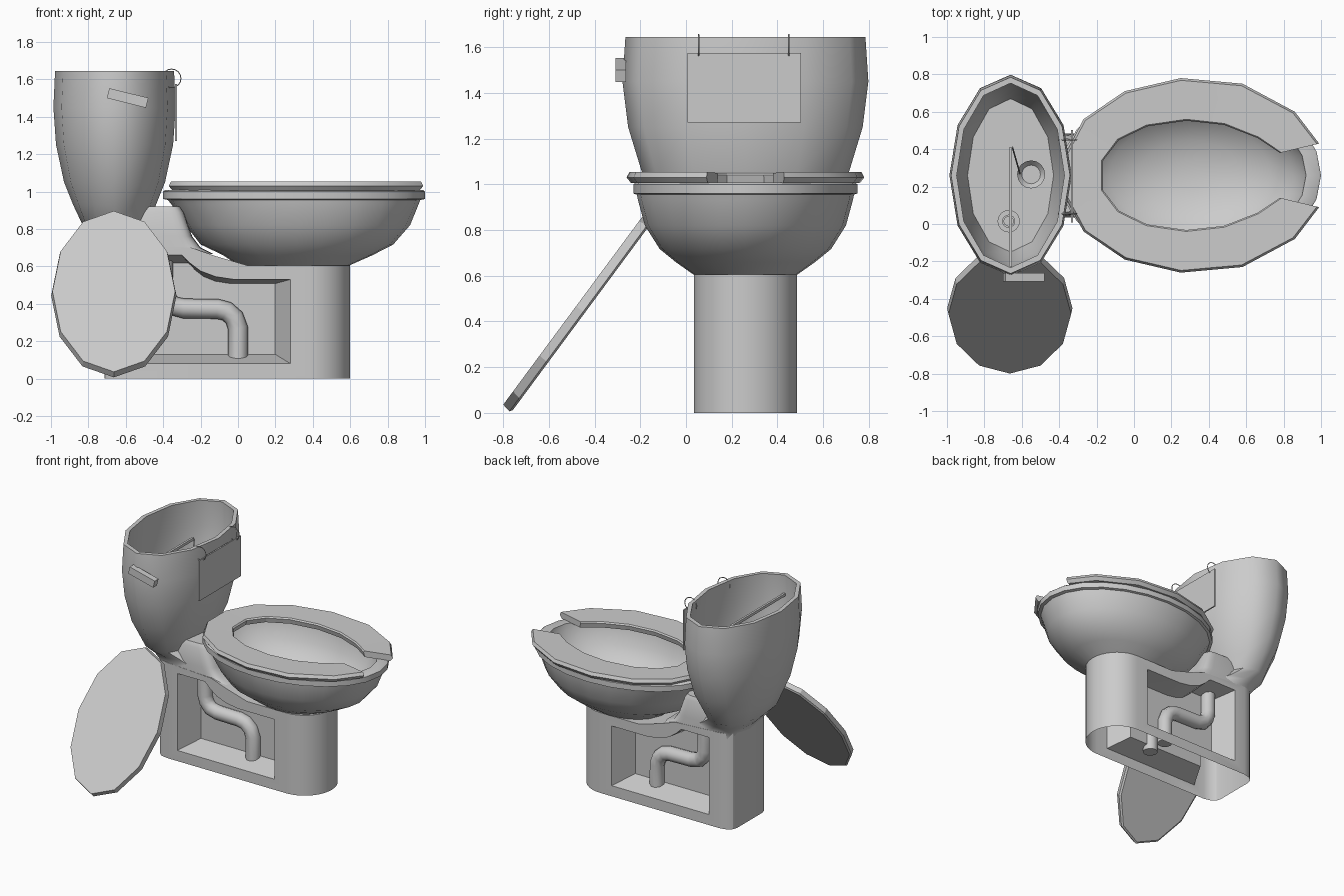
import bpy, bmesh, math
from mathutils import Vector

if "Cube" in bpy.data.objects:
    bpy.data.objects.remove(bpy.data.objects["Cube"])

CY = 0.26  # centre plane of the toilet


def finish(name, bm, smooth=None):
    bmesh.ops.recalc_face_normals(bm, faces=bm.faces)
    me = bpy.data.meshes.new(name)
    bm.to_mesh(me)
    bm.free()
    ob = bpy.data.objects.new(name, me)
    bpy.context.collection.objects.link(ob)
    if smooth:
        shade(ob, smooth)
    return ob


def shade(ob, angle):
    bpy.ops.object.select_all(action='DESELECT')
    bpy.context.view_layer.objects.active = ob
    ob.select_set(True)
    bpy.ops.object.shade_smooth_by_angle(angle=math.radians(angle))


def ring(z, cx, hx, hy, n, power=2):
    pts = []
    for i in range(n):
        a = 2 * math.pi * i / n
        c, s = math.cos(a), math.sin(a)
        e = 2 / power
        pts.append((cx + hx * math.copysign(abs(c) ** e, c),
                    CY + hy * math.copysign(abs(s) ** e, s), z))
    return pts


def loft(name, rings, smooth=None):
    bm = bmesh.new()
    rows = [[bm.verts.new(p) for p in r] for r in rings]
    n = len(rows[0])
    for a, b in zip(rows, rows[1:]):
        for i in range(n):
            j = (i + 1) % n
            bm.faces.new((a[i], a[j], b[j], b[i]))
    bm.faces.new(rows[0])
    bm.faces.new(rows[-1])
    return finish(name, bm, smooth)


def box(name, loc, size, rot=(0, 0, 0)):
    bm = bmesh.new()
    bmesh.ops.create_cube(bm, size=1)
    ob = finish(name, bm)
    ob.location, ob.scale, ob.rotation_euler = loc, size, rot
    return ob


def tube(name, pts, radius, res=3, cyclic=False):
    cu = bpy.data.curves.new(name, 'CURVE')
    cu.dimensions = '3D'
    cu.bevel_depth, cu.bevel_resolution, cu.use_fill_caps = radius, res, True
    sp = cu.splines.new('POLY')
    sp.points.add(len(pts) - 1)
    for p, co in zip(sp.points, pts):
        p.co = (*co, 1)
    sp.use_cyclic_u = cyclic
    ob = bpy.data.objects.new(name, cu)
    bpy.context.collection.objects.link(ob)
    bpy.ops.object.select_all(action='DESELECT')
    bpy.context.view_layer.objects.active = ob
    ob.select_set(True)
    bpy.ops.object.convert(target='MESH')
    shade(bpy.context.object, 40)


# Pedestal: cross-sections along x, rounded front and back
stations = [(-.715, .15, .72), (-.705, .185, .72), (-.675, .212, .72), (-.62, .225, .72),
            (-.25, .225, .70), (-.12, .225, .655), (.05, .225, .605)]
stations += [(.375 + .225 * math.sin(a), max(.225 * math.cos(a), .008), .605)
             for a in [math.radians(d) for d in range(0, 91, 10)]]
base = loft("pedestal", [[(x, CY - h, 0), (x, CY + h, 0), (x, CY + h, t), (x, CY - h, t)]
                         for x, h, t in stations])

# Tapered side recesses cut into both sides of the pedestal
outline = [(.28, .08), (.28, .53), (-.02, .53), (-.12, .545), (-.2, .575), (-.26, .62),
           (-.3, .66), (-.53, .66), (-.53, .08)]
inner = [(-.125 + (x + .125) * .8, .13 + (z - .08) * .84) for x, z in outline]
for s in (-1, 1):
    cutter = loft("recess_cutter", [[(x, CY + s * .4, z) for x, z in outline],
                                    [(x, CY + s * .225, z) for x, z in outline],
                                    [(x, CY + s * .06, z) for x, z in inner]])
    mod = base.modifiers.new("recess", 'BOOLEAN')
    mod.operation, mod.solver, mod.object = 'DIFFERENCE', 'EXACT', cutter
    bpy.context.view_layer.objects.active = base
    bpy.ops.object.modifier_apply(modifier=mod.name)
    bpy.data.objects.remove(cutter)

# Underside of the pedestal is open
bm = bmesh.new()
bm.from_mesh(base.data)
low = [f for f in bm.faces if f.normal.z < -.9 and f.calc_center_median().z < .002]
bmesh.ops.delete(bm, geom=low, context='FACES')
bm.to_mesh(base.data)
bm.free()
shade(base, 30)

# Trap pipe showing in each recess
path = [(-.4, .66), (-.4, .48), (-.385, .43), (-.35, .39), (-.29, .375), (-.11, .372),
        (-.06, .36), (-.02, .325), (0, .27), (0, .09)]
for s, side in ((-1, "front"), (1, "back")):
    tube("trap_pipe_" + side, [(x, CY + s * .08, z) for x, z in path], .053)

# Bridge between bowl and tank, flush with the pedestal sides
loft("bridge", [ring(z, (a + b) / 2, (b - a) / 2, hy, 32, 7) for z, a, b, hy in
                [(.665, -.69, -.13, .224), (.70, -.69, -.20, .224), (.76, -.69, -.245, .222),
                 (.89, -.66, -.29, .215), (.92, -.65, -.31, .20)]], 40)

# Bowl: outside, rim and inside in one loft
bowl = [(.595, .3, .28, .21), (.607, .3, .3, .23), (.66, .32, .40, .305),
        (.717, .315, .515, .375), (.82, .32, .60, .44), (.93, .305, .66, .47),
        (.955, .3, .675, .475), (.96, .3, .70, .49), (1.0, .3, .70, .49),
        (1.008, .3, .69, .48), (1.008, .3, .62, .41), (.96, .3, .61, .40), (.85, .3, .55, .375),
        (.75, .3, .43, .30), (.69, .3, .27, .19), (.66, .3, .12, .08)]
loft("bowl", [ring(z, c, hx, hy, 24) for z, c, hx, hy in bowl], 40)

# Horseshoe seat with a gap at the front
outer = [(.99, .17), (.86, .34), (.58, .49), (.25, .52), (-.05, .45), (-.27, .30), (-.37, .11)]
hole = [(.78, .12), (.66, .20), (.48, .27), (.28, .292), (.07, .262), (-.08, .19), (-.165, .08)]
outer += [(x, -y) for x, y in reversed(outer)]
hole += [(x, -y) for x, y in reversed(hole)]
sections = []
for (ox, oy), (ix, iy) in zip(outer, hole):
    o, i = Vector((ox, oy)), Vector((ix, iy))
    d = (o - i).normalized()
    prof = [(i + d * .01, 1.005), (o - d * .02, 1.005), (o, 1.03), (o - d * .012, 1.053),
            (i + d * .008, 1.05), (i, 1.04)]
    sections.append([(p.x, CY + p.y, z) for p, z in prof])
loft("seat", sections, 25)

# Tank: outside wall, rim, inside wall and floor
tank = [(.68, -.53, .182, .223, 6), (.72, -.545, .18, .226, 5), (.77, -.60, .175, .255, 3),
        (.83, -.66, .175, .32, 2.3),
        (.93, -.66, .222, .385, 2), (1.05, -.66, .27, .452, 2), (1.25, -.66, .313, .513, 2),
        (1.45, -.66, .327, .538, 2), (1.645, -.66, .318, .525, 2), (1.645, -.66, .288, .493, 2),
        (1.45, -.66, .293, .503, 2), (1.25, -.66, .276, .476, 2), (1.02, -.66, .23, .41, 2)]
loft("tank", [ring(z, c, hx, hy, 12, p) for z, c, hx, hy, p in tank], 55)

# Tank lid leaning on the side of the tank
lid = loft("tank_lid", [[(x, y - CY, z) for x, y, z in ring(h, 0, hx, hy, 12)]
                        for h, hx, hy in [(-.024, .322, .53), (-.015, .335, .543),
                                          (.024, .328, .535)]])
lid.location = (-.664, -.462, .452)
lid.rotation_euler = (math.radians(53.5), 0, 0)

# Flush handle, arm, chain, flapper and overflow tube
box("flush_handle", (-.59, -.285, 1.5), (.215, .045, .055), (0, math.radians(14), 0))
box("flush_arm", (-.66, .09, 1.5), (.016, .64, .02))
tube("chain", [(-.65, .41, 1.5), (-.61, .27, 1.1)], .004, 1)


def disc(name, x, y, levels):
    return loft(name, [[(x + px, y + py - CY, 1.02 + h) for px, py, _ in ring(0, 0, r, r, 16)]
                       for h, r in levels], 40)


disc("flapper", -.55, .265, [(0, .06), (.08, .075), (.09, .075), (.06, .05)])
disc("overflow_tube", -.67, .015, [(0, .06), (.03, .06), (.03, .035), (.12, .035),
                                   (.12, .025), (.05, .025)])

# Hanging plate on two wire rings
box("hanging_plate", (-.332, .255, 1.423), (.01, .495, .305))
for k, y in enumerate((.055, .45)):
    tube("wire_ring_%d" % (k + 1),
         [(-.355 + .05 * math.cos(a), y, 1.605 + .05 * math.sin(a))
          for a in [2 * math.pi * i / 16 for i in range(16)]], .003, 1, True)
